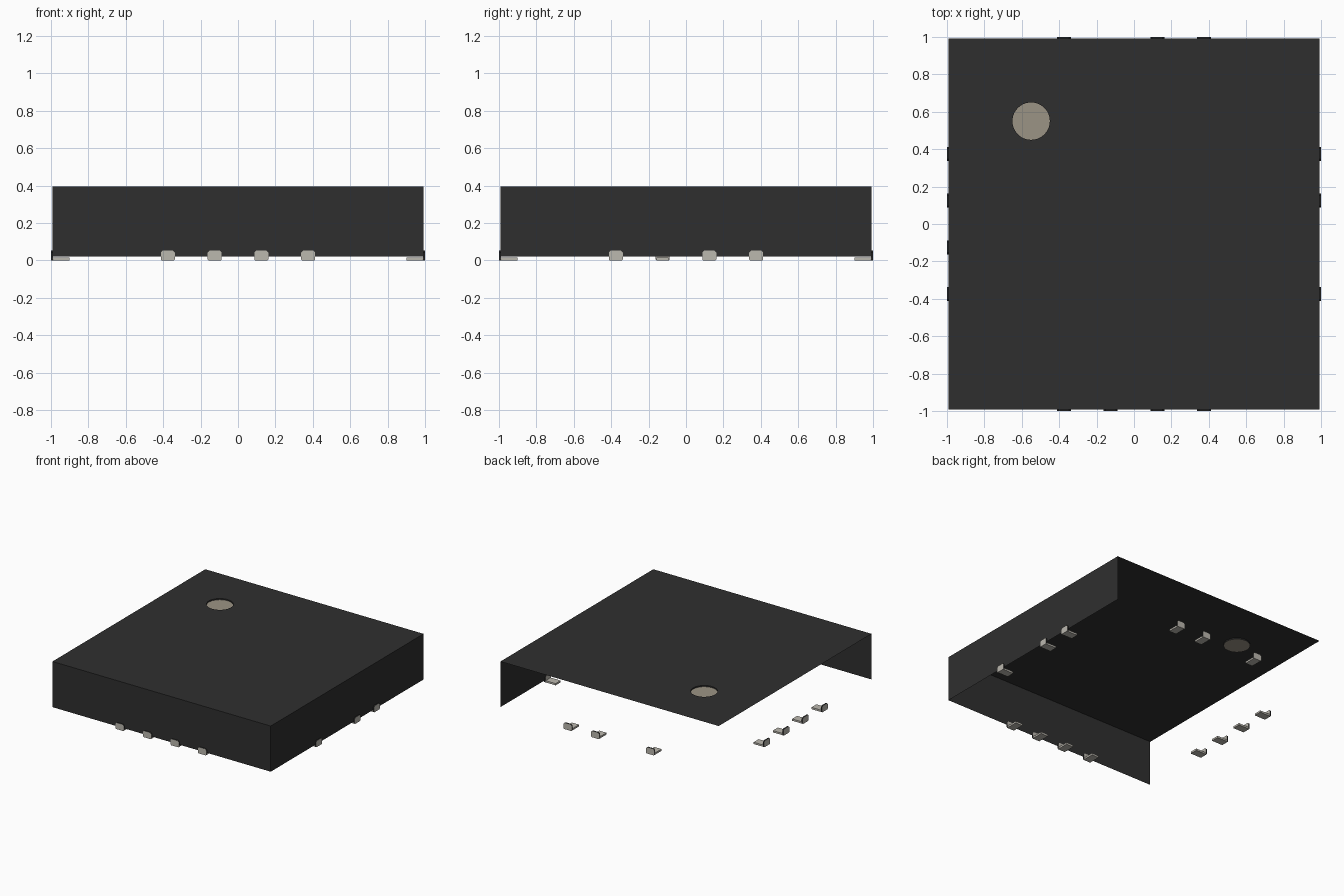
import bpy, bmesh, math
from mathutils import Matrix, Vector

cube = bpy.data.objects.get("Cube")
if cube:
    bpy.data.objects.remove(cube, do_unlink=True)


def material(name, rgb):
    m = bpy.data.materials.new(name)
    m.use_nodes = True
    m.diffuse_color = (*rgb, 1)
    bsdf = next(n for n in m.node_tree.nodes if n.type == 'BSDF_PRINCIPLED')
    bsdf.inputs["Base Color"].default_value = (*rgb, 1)
    return m


BLACK = material("black_plastic", (0.028, 0.028, 0.028))
METAL = material("pale_metal", (0.50, 0.48, 0.43))
MARK = material("beige_marker", (0.33, 0.295, 0.235))


def make_object(name, bm, *mats):
    mesh = bpy.data.meshes.new(name)
    bm.to_mesh(mesh)
    bm.free()
    for m in mats:
        mesh.materials.append(m)
    ob = bpy.data.objects.new(name, mesh)
    bpy.context.collection.objects.link(ob)
    return ob


HALF, BASE, TOP = 0.992, 0.02, 0.395
DOT = Vector((-0.55, 0.55, TOP))
DOT_R, DOT_DEPTH, SIDES = 0.1, 0.01, 40


def ring(bm, z):
    return [bm.verts.new((DOT.x + DOT_R * math.cos(a), DOT.y + DOT_R * math.sin(a), z))
            for a in (2 * math.pi * i / SIDES for i in range(SIDES))]


# Package shell: top with a round recess, front wall and +x wall; other sides open
bm = bmesh.new()
corners = [bm.verts.new((x * HALF, y * HALF, TOP))
           for x, y in ((-1, -1), (1, -1), (1, 1), (-1, 1))]
rim = ring(bm, TOP)
edges = [bm.edges.new((loop[i - 1], loop[i])) for loop in (corners, rim) for i in range(len(loop))]
bmesh.ops.triangle_fill(bm, edges=edges, use_beauty=True, normal=(0, 0, 1))
low = [bm.verts.new((v.co.x, v.co.y, BASE)) for v in corners[:3]]
for i in range(2):
    bm.faces.new((low[i], low[i + 1], corners[i + 1], corners[i]))
floor = ring(bm, TOP - DOT_DEPTH)
for i in range(SIDES):
    bm.faces.new((rim[i - 1], floor[i - 1], floor[i], rim[i]))
for f in bm.faces:
    if f.normal.z < -0.5:
        f.normal_flip()
make_object("package_shell", bm, BLACK)

# Round marker at the bottom of the recess
bm = bmesh.new()
bm.faces.new(ring(bm, TOP - DOT_DEPTH))
make_object("corner_marker", bm, MARK)

# Leads: a rounded outer tab with dark edges and a foot reaching inward
TAB_H, TAB_T, WIDTH, CUT = 0.053, 0.01, 0.075, 0.01
FOOT_END, FOOT_T = 0.90, 0.015


def lead(name, turn, offset):
    bm = bmesh.new()
    w = WIDTH / 2
    outline = [(-w + CUT / 2, 0), (w - CUT / 2, 0), (w, CUT / 2), (w, TAB_H - CUT),
               (w - CUT, TAB_H), (-w + CUT, TAB_H), (-w, TAB_H - CUT), (-w, CUT / 2)]
    face = bm.faces.new([bm.verts.new((x, -1, z)) for x, z in outline])
    ext = bmesh.ops.extrude_face_region(bm, geom=[face], use_keep_orig=True)
    bmesh.ops.translate(bm, vec=(0, TAB_T, 0),
                        verts=[g for g in ext["geom"] if isinstance(g, bmesh.types.BMVert)])
    bmesh.ops.recalc_face_normals(bm, faces=bm.faces)
    for f in bm.faces:
        if abs(f.normal.y) < 0.5 and f.normal.z > -0.5:
            f.material_index = 1
    length = 1 - TAB_T - FOOT_END
    place = (Matrix.Translation((0, -FOOT_END - length / 2, FOOT_T / 2))
             @ Matrix.Diagonal((WIDTH - CUT, length, FOOT_T, 1)))
    bmesh.ops.create_cube(bm, size=1, matrix=place)
    bmesh.ops.transform(bm, verts=bm.verts,
                        matrix=Matrix.Rotation(turn, 4, 'Z') @ Matrix.Translation((offset, 0, 0)))
    make_object(name, bm, METAL, BLACK)


# Quarter turns from the front; offsets run along each side
FULL = (-0.375, -0.125, 0.125, 0.375)
rows = {"front": (0, FULL),
        "left": (1, (-0.375, 0.125, 0.375)),
        "back": (2, (-0.375, -0.125, 0.375)),
        "right": (3, FULL)}
for side, (quarter, offsets) in rows.items():
    for n, off in enumerate(offsets, 1):
        lead(f"{side}_lead_{n}", quarter * math.pi / 2, off)
